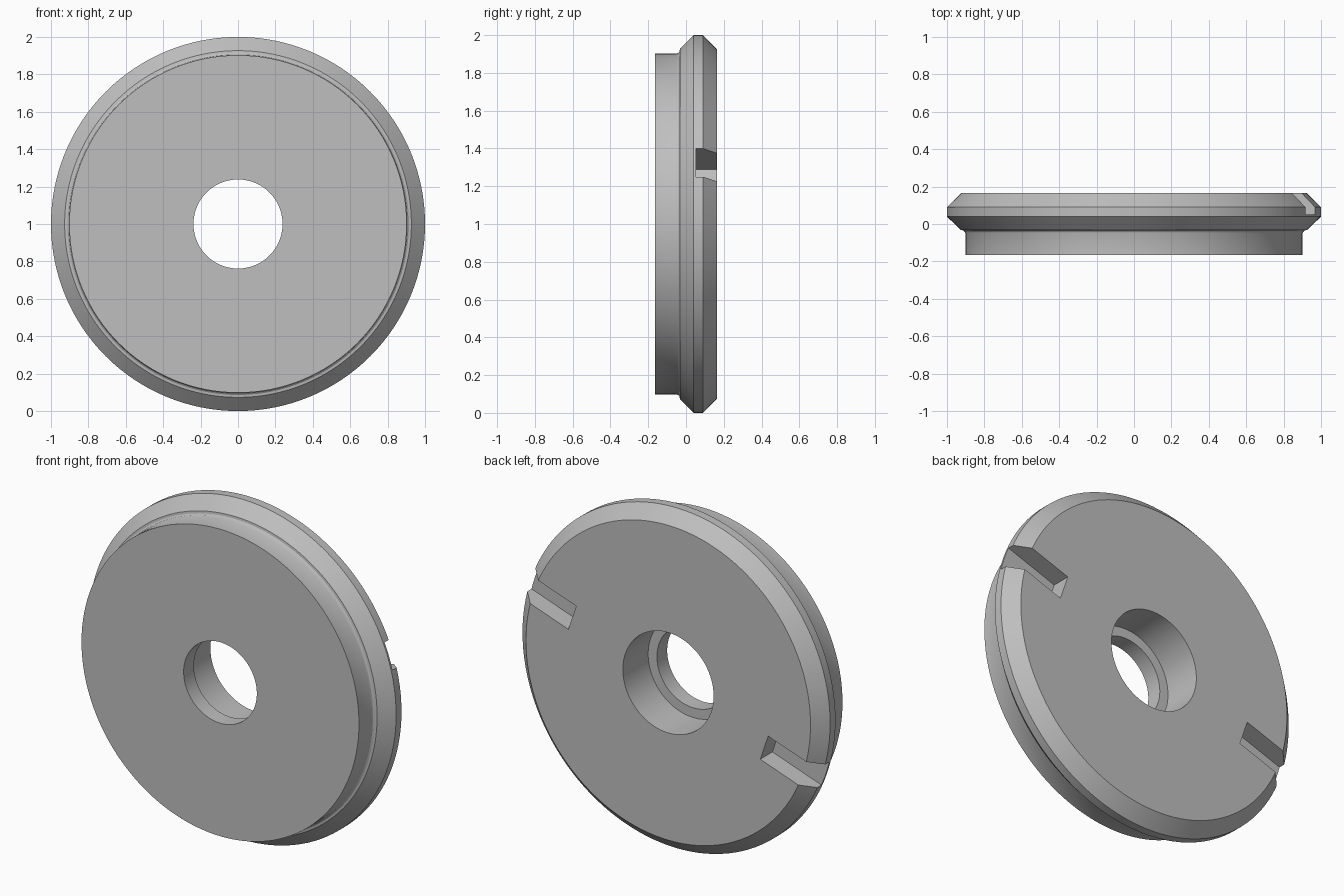
import bpy, bmesh
from math import radians, cos, sin, tau
from mathutils import Matrix, Vector

cube = bpy.data.objects.get("Cube")
if cube:
    bpy.data.objects.remove(cube, do_unlink=True)

CENTRE = Vector((0, 0, 1))
SEGMENTS = 128

# Plain grey metal
grey = bpy.data.materials.new("grey metal")
grey.use_nodes = True
colour = (0.52, 0.52, 0.52, 1)
grey.diffuse_color = colour
grey.node_tree.nodes["Principled BSDF"].inputs["Base Color"].default_value = colour


def make_object(name, bm):
    bmesh.ops.recalc_face_normals(bm, faces=bm.faces)
    mesh = bpy.data.meshes.new(name)
    bm.to_mesh(mesh)
    bm.free()
    mesh.materials.append(grey)
    obj = bpy.data.objects.new(name, mesh)
    bpy.context.collection.objects.link(obj)
    return obj


# Flanged disc: closed (radius, depth) section revolved about the y axis
FRONT, BACK, LEDGE = -0.165, 0.165, -0.07
profile = [
    (0.238, FRONT), (0.902, FRONT), (0.902, -0.05),         # front boss
    (0.906, -0.04), (0.914, -0.034), (0.927, -0.032),       # small fillet
    (1.0, 0.04), (1.0, 0.09), (0.925, BACK),                # bevelled rim
    (0.295, BACK), (0.295, LEDGE), (0.238, LEDGE),          # stepped bore
]
bm = bmesh.new()
rings = []
for i in range(SEGMENTS):
    a = tau * i / SEGMENTS
    rings.append([bm.verts.new(CENTRE + Vector((r * cos(a), y, r * sin(a))))
                  for r, y in profile])
for i, ring in enumerate(rings):
    following = rings[(i + 1) % SEGMENTS]
    for j in range(len(profile)):
        k = (j + 1) % len(profile)
        bm.faces.new((ring[j], ring[k], following[k], following[j]))
disc = make_object("flanged_disc", bm)

# Two opposite drive slots cut into the back
INNER, OUTER, FLOOR, TOP, WIDTH = 0.66, 1.1, 0.052, 0.3, 0.158
bm = bmesh.new()
for angle in (19, 199):
    place = (Matrix.Translation(CENTRE)
             @ Matrix.Rotation(radians(-angle), 4, 'Y')
             @ Matrix.Translation(((INNER + OUTER) / 2, (FLOOR + TOP) / 2, 0))
             @ Matrix.Diagonal((OUTER - INNER, TOP - FLOOR, WIDTH, 1)))
    bmesh.ops.create_cube(bm, size=1, matrix=place)
cutter = make_object("slot_cutter", bm)
cutter.hide_render = True

bpy.ops.object.select_all(action='DESELECT')
disc.select_set(True)
bpy.context.view_layer.objects.active = disc
cut = disc.modifiers.new("drive slots", 'BOOLEAN')
cut.operation = 'DIFFERENCE'
cut.solver = 'EXACT'
cut.object = cutter
bpy.ops.object.modifier_apply(modifier=cut.name)
bpy.data.objects.remove(cutter, do_unlink=True)

# Smooth round walls, crisp edges
bpy.ops.object.shade_smooth_by_angle(angle=radians(25))
